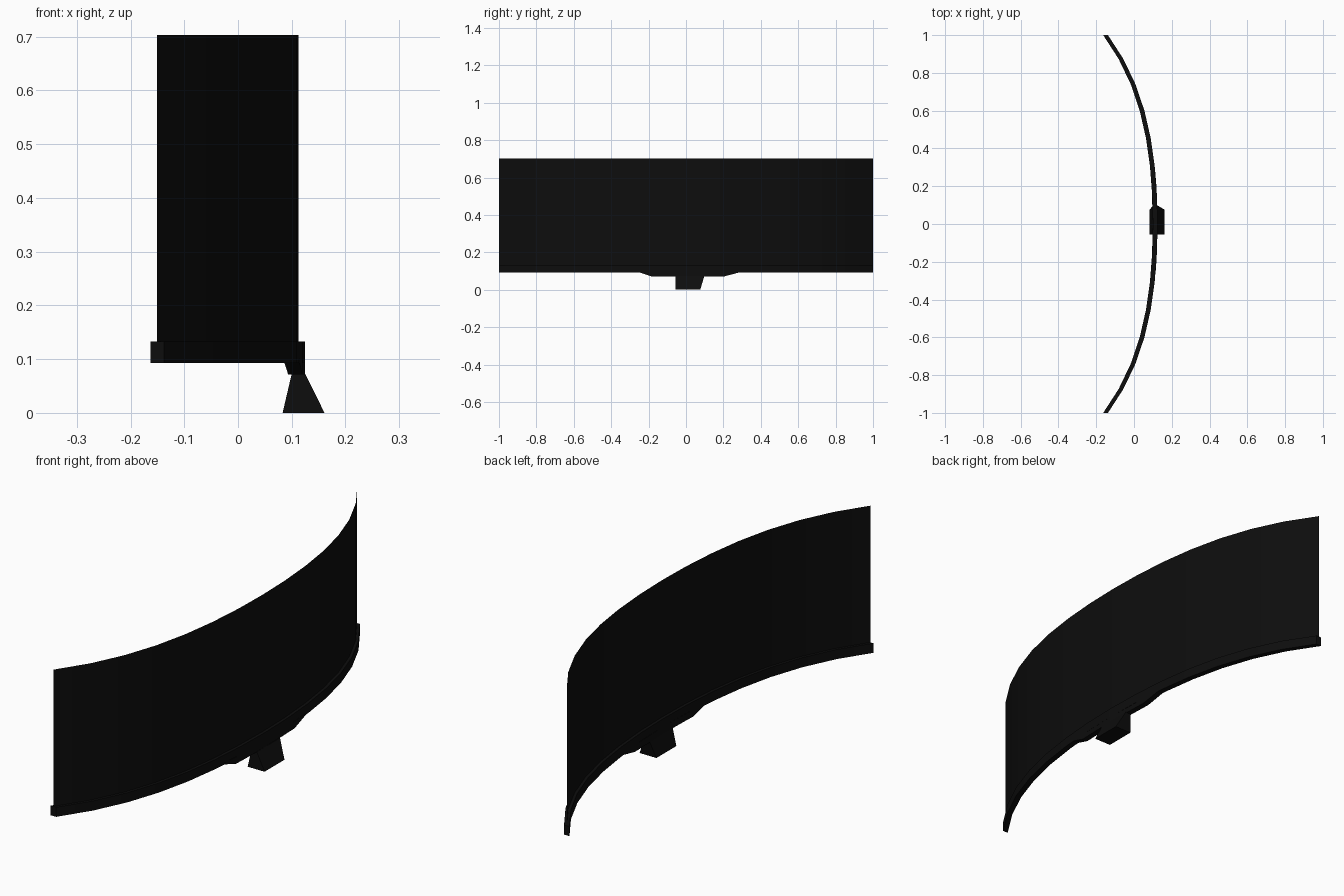
import bpy
import bmesh
import math

cube = bpy.data.objects.get("Cube")
if cube:
    bpy.data.objects.remove(cube, do_unlink=True)

black = bpy.data.materials.new("near_black")
black.use_nodes = True
colour = (0.004, 0.004, 0.004, 1)
black.diffuse_color = colour
black.node_tree.nodes["Principled BSDF"].inputs["Base Color"].default_value = colour


def arc_x(y):
    """Plan curve of the screen: nearly flat in the middle, steeper at the ends."""
    return 0.1125 - 0.155 * y ** 2 - 0.108 * y ** 4


def finish(name, bm, smooth=True):
    bmesh.ops.recalc_face_normals(bm, faces=bm.faces)
    mesh = bpy.data.meshes.new(name)
    bm.to_mesh(mesh)
    bm.free()
    mesh.materials.append(black)
    obj = bpy.data.objects.new(name, mesh)
    bpy.context.collection.objects.link(obj)
    if smooth:
        bpy.ops.object.select_all(action="DESELECT")
        obj.select_set(True)
        bpy.context.view_layer.objects.active = obj
        bpy.ops.object.shade_smooth_by_angle(angle=math.radians(30))
    return obj


def loft(name, sections, smooth=True):
    """Join matching closed cross-sections and cap both ends."""
    bm = bmesh.new()
    rings = [[bm.verts.new(p) for p in section] for section in sections]
    count = len(rings[0])
    for a, b in zip(rings, rings[1:]):
        for i in range(count):
            j = (i + 1) % count
            bm.faces.new((a[i], a[j], b[j], b[i]))
    bm.faces.new(rings[0])
    bm.faces.new(rings[-1])
    return finish(name, bm, smooth)


def bar_section(y, bottom, top, half=0.0125):
    x = arc_x(y)
    return [(x - half, y, bottom), (x + half, y, bottom),
            (x + half, y, top), (x - half, y, top)]


def rectangle(x0, x1, y0, y1, z):
    return [(x0, y0, z), (x1, y0, z), (x1, y1, z), (x0, y1, z)]


HALF_STEPS = 7
SPREAD = 0.65
stations = [math.sin(i / HALF_STEPS * SPREAD) / math.sin(SPREAD)
            for i in range(-HALF_STEPS, HALF_STEPS + 1)]

# Thin curved screen sheet
bm = bmesh.new()
columns = [[bm.verts.new((arc_x(y), y, z)) for z in (0.1, 0.703)] for y in stations]
for a, b in zip(columns, columns[1:]):
    bm.faces.new((a[0], b[0], b[1], a[1]))
finish("curved_screen", bm)

# Rail along the lower edge
loft("bottom_rail", [bar_section(y, 0.093, 0.133) for y in stations])

# Shallow thickening under the middle of the rail
profile = [(-0.25, 0.093), (-0.185, 0.071), (0, 0.071), (0.203, 0.071), (0.287, 0.093)]
loft("rail_mount", [bar_section(y, z, 0.1) for y, z in profile], False)

# Flared foot
loft("foot", [rectangle(0.083, 0.161, -0.055, 0.076, 0),
              rectangle(0.1, 0.125, -0.055, 0.098, 0.073)], False)
